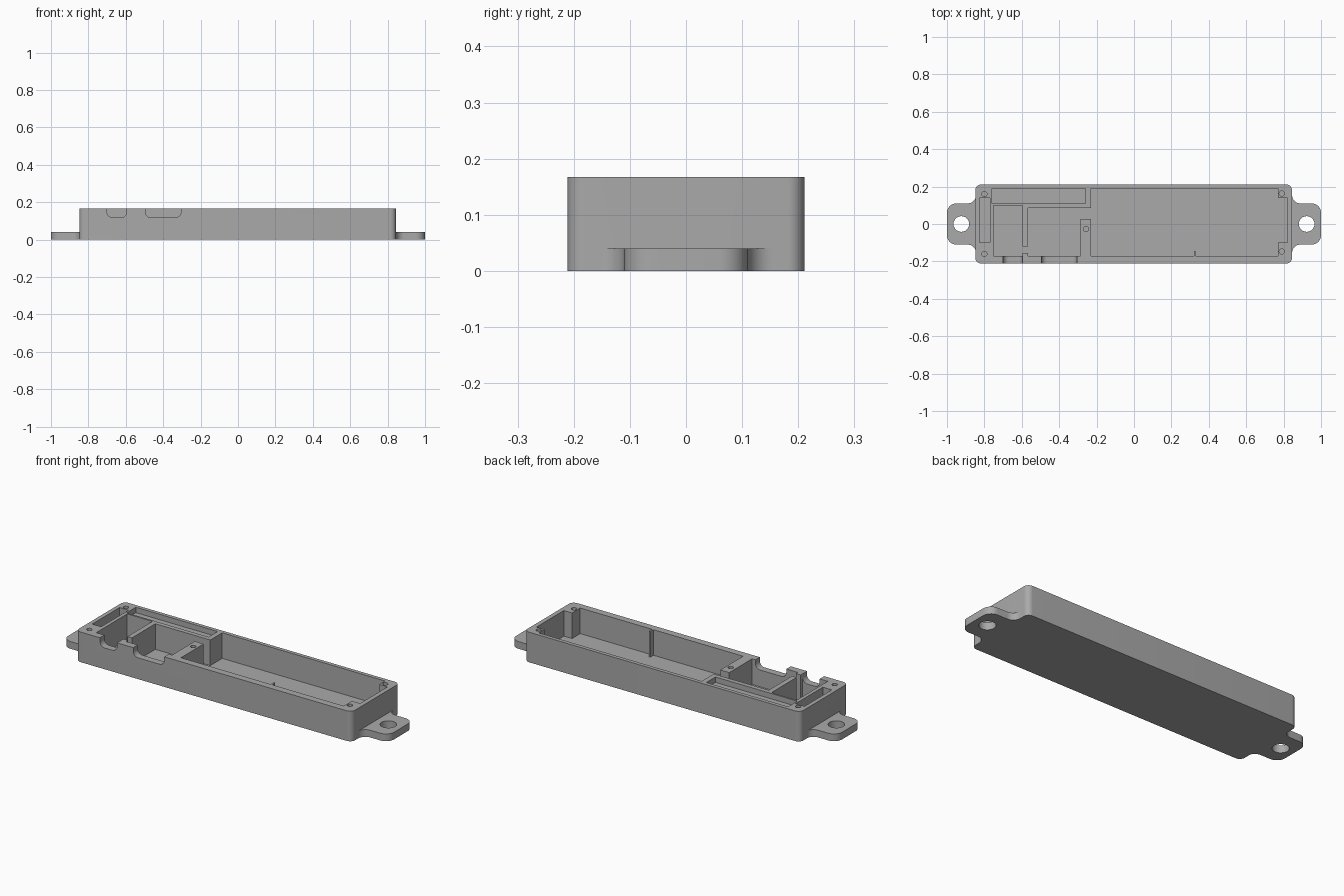
import bpy
import bmesh
from math import cos, sin, pi, radians

if "Cube" in bpy.data.objects:
    bpy.data.objects.remove(bpy.data.objects["Cube"], do_unlink=True)

HEIGHT, FLOOR, TAB = 0.167, 0.025, 0.04
ABOVE = HEIGHT + 0.05

grey = bpy.data.materials.new("plain grey")
grey.use_nodes = True
colour = (0.4, 0.4, 0.4, 1)
grey.diffuse_color = colour
grey.node_tree.nodes["Principled BSDF"].inputs["Base Color"].default_value = colour


def arc(cx, cy, r, start, end, steps=10):
    """Points along an arc, angles in degrees."""
    angles = [radians(start + (end - start) * i / steps) for i in range(steps + 1)]
    return [(cx + r * cos(a), cy + r * sin(a)) for a in angles]


def rect(x0, x1, y0, y1, r=0):
    """Rectangle outline, with rounded corners if r is given."""
    if not r:
        return [(x0, y0), (x1, y0), (x1, y1), (x0, y1)]
    return (arc(x1 - r, y1 - r, r, 0, 90) + arc(x0 + r, y1 - r, r, 90, 180)
            + arc(x0 + r, y0 + r, r, 180, 270) + arc(x1 - r, y0 + r, r, 270, 360))


def prism(name, points, low, high, along_y=False):
    """Extrude an outline from low to high along z, or along y."""
    bm = bmesh.new()
    place = (lambda p: (p[0], low, p[1])) if along_y else (lambda p: (p[0], p[1], low))
    face = bm.faces.new([bm.verts.new(place(p)) for p in points])
    moved = bmesh.ops.extrude_face_region(bm, geom=[face])["geom"]
    shift = (0, high - low, 0) if along_y else (0, 0, high - low)
    bmesh.ops.translate(bm, vec=shift, verts=[v for v in moved if isinstance(v, bmesh.types.BMVert)])
    bmesh.ops.recalc_face_normals(bm, faces=bm.faces)
    mesh = bpy.data.meshes.new(name)
    bm.to_mesh(mesh)
    bm.free()
    mesh.materials.append(grey)
    obj = bpy.data.objects.new(name, mesh)
    bpy.context.collection.objects.link(obj)
    return obj


def combine(target, tool, operation="DIFFERENCE"):
    """Apply a boolean and remove the tool."""
    mod = target.modifiers.new("cut", "BOOLEAN")
    mod.operation, mod.solver, mod.object = operation, "EXACT", tool
    bpy.context.view_layer.update()
    result = bpy.data.meshes.new_from_object(
        target.evaluated_get(bpy.context.evaluated_depsgraph_get()))
    target.modifiers.clear()
    target.data = result
    bpy.data.objects.remove(tool, do_unlink=True)


# Main case
case = prism("case", rect(-0.848, 0.845, -0.211, 0.211, 0.03), 0, HEIGHT)

# Mounting tabs with flared roots and a bolt hole
for side in (-1, 1):
    half = ([(0.83, 0.155)] + arc(0.89, 0.155, 0.045, 180, 270)
            + arc(0.95, 0.06, 0.05, 90, 0))
    outline = half + [(x, -y) for x, y in reversed(half)]
    tab = prism("tab", [(side * x, y) for x, y in outline], 0, TAB)
    combine(case, tab, "UNION")
    hole = prism("bolt_hole", arc(side * 0.923, 0, 0.042, 0, 345, 23), -0.1, 0.1)
    combine(case, hole)

# Connected main cavity: end recess, guide rib, screw post and divider
cavity = [(-0.23, 0.19), (0.77, 0.19), (0.77, 0.14), (0.82, 0.14), (0.82, -0.1),
          (0.77, -0.1), (0.77, -0.172), (0.33, -0.172), (0.33, -0.145),
          (0.32, -0.145), (0.32, -0.172), (-0.23, -0.172), (-0.23, 0.028),
          (-0.285, 0.028), (-0.285, -0.172), (-0.567, -0.172), (-0.567, -0.155),
          (-0.595, -0.155), (-0.595, -0.172), (-0.75, -0.172), (-0.75, 0.1),
          (-0.595, 0.1), (-0.595, -0.12), (-0.567, -0.12), (-0.567, 0.085),
          (-0.23, 0.085)]
combine(case, prism("cavity", cavity, FLOOR, ABOVE))

# Narrow slots
combine(case, prism("back_slot", rect(-0.76, -0.258, 0.11, 0.19), HEIGHT - 0.03, ABOVE))
combine(case, prism("end_slot", rect(-0.825, -0.77, -0.1, 0.14), FLOOR, ABOVE))

# Rounded cable notches in the front wall
for x0, x1 in ((-0.7, -0.595), (-0.495, -0.305)):
    notch = prism("notch", rect(x0, x1, 0.118, ABOVE + 0.05, 0.03), -0.3, -0.165, True)
    combine(case, notch)

# Screw holes
for x, y in ((-0.8, 0.16), (-0.8, -0.16), (0.79, 0.163), (0.79, -0.147), (-0.256, -0.027)):
    combine(case, prism("screw_hole", arc(x, y, 0.014, 0, 337.5, 15), 0.05, ABOVE))

# Smooth curved walls, keep edges sharp
bpy.ops.object.select_all(action="DESELECT")
case.select_set(True)
bpy.context.view_layer.objects.active = case
bpy.ops.object.shade_smooth_by_angle(angle=radians(30))
